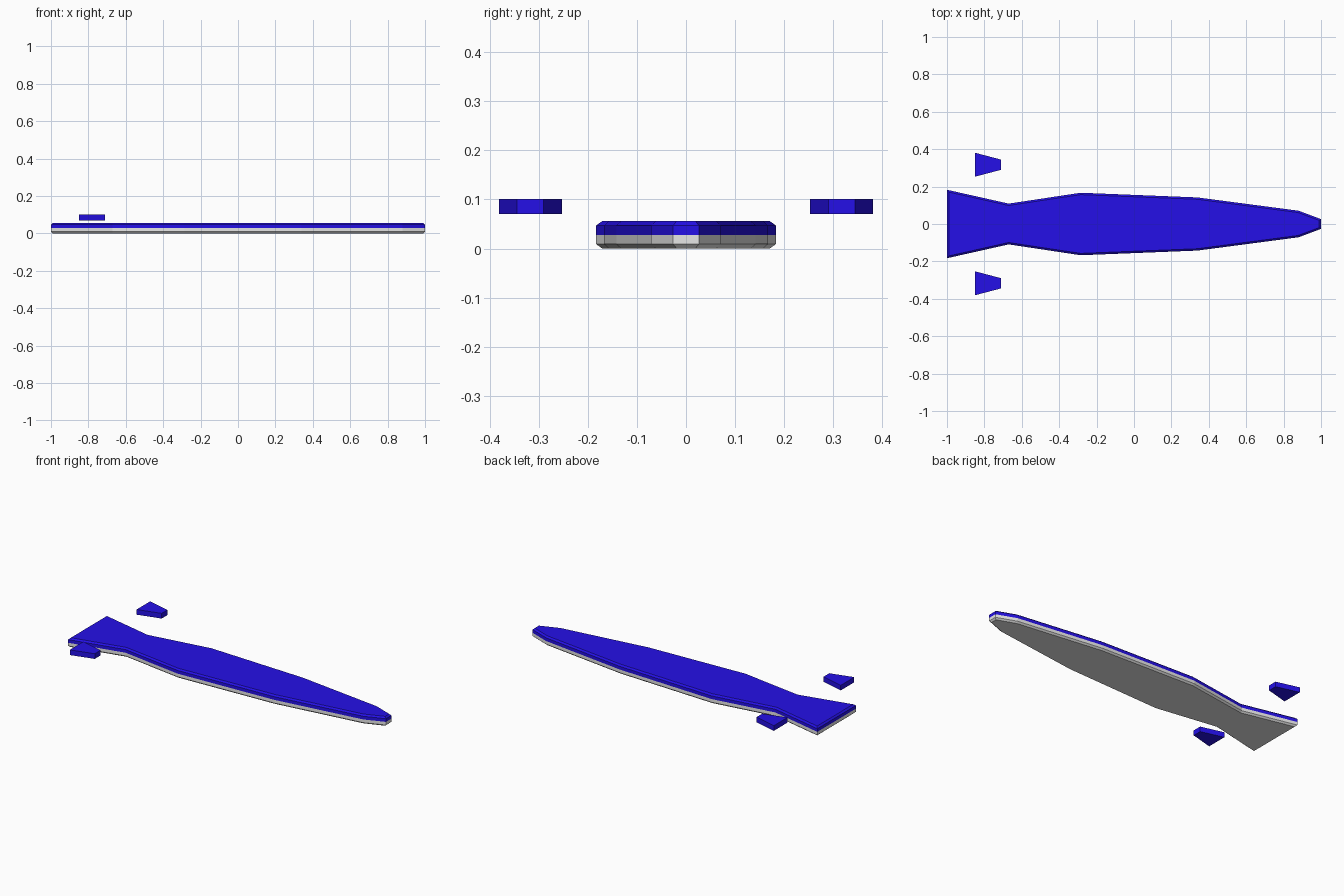
import bpy
import bmesh

cube = bpy.data.objects.get("Cube")
if cube:
    bpy.data.objects.remove(cube, do_unlink=True)


def material(name, color):
    m = bpy.data.materials.new(name)
    m.use_nodes = True
    m.diffuse_color = color
    m.node_tree.nodes["Principled BSDF"].inputs["Base Color"].default_value = color
    return m


blue = material("deep blue", (0.018, 0.005, 0.8, 1))
grey = material("light grey", (0.8, 0.8, 0.8, 1))


def prism(name, outline, levels, mats, chamfer=None):
    """Extrude an outline through z levels; optionally chamfer both caps."""
    bm = bmesh.new()
    rings = [[bm.verts.new((x, y, z)) for x, y in outline] for z in levels]
    n = len(outline)
    for low, high in zip(rings, rings[1:]):
        for i in range(n):
            j = (i + 1) % n
            bm.faces.new((low[i], low[j], high[j], high[i]))
    caps = [(bm.faces.new(rings[0][::-1]), -1), (bm.faces.new(rings[-1]), 1)]
    bmesh.ops.recalc_face_normals(bm, faces=bm.faces[:])
    if chamfer:
        inset, rise = chamfer
        for cap, side in caps:
            bmesh.ops.inset_region(bm, faces=[cap], thickness=inset,
                                   use_boundary=True, use_even_offset=True)
            for v in cap.verts:
                v.co.z += side * rise
    # Upper half takes the first colour, lower half the second
    middle = (levels[0] + levels[-1]) / 2
    for f in bm.faces:
        if len(mats) > 1 and f.calc_center_median().z < middle:
            f.material_index = 1
    mesh = bpy.data.meshes.new(name)
    bm.to_mesh(mesh)
    bm.free()
    for m in mats:
        mesh.materials.append(m)
    obj = bpy.data.objects.new(name, mesh)
    bpy.context.collection.objects.link(obj)
    return obj


# Long flat body with flared tail, blue above and grey below
half = [(-1, 0.183), (-0.67, 0.109), (-0.285, 0.167),
        (0.34, 0.142), (0.88, 0.071), (1, 0.026)]
body_outline = [(x, -y) for x, y in half] + half[::-1]
prism("body", body_outline, (0.009, 0.028, 0.047), (blue, grey), (0.01, 0.009))

# Pair of small tapered fins floating beside the tail
for name, s in (("left_fin", -1), ("right_fin", 1)):
    fin = [(-0.85, s * 0.253), (-0.71, s * 0.29),
           (-0.71, s * 0.344), (-0.85, s * 0.381)]
    prism(name, fin, (0.07, 0.101), (blue,))
